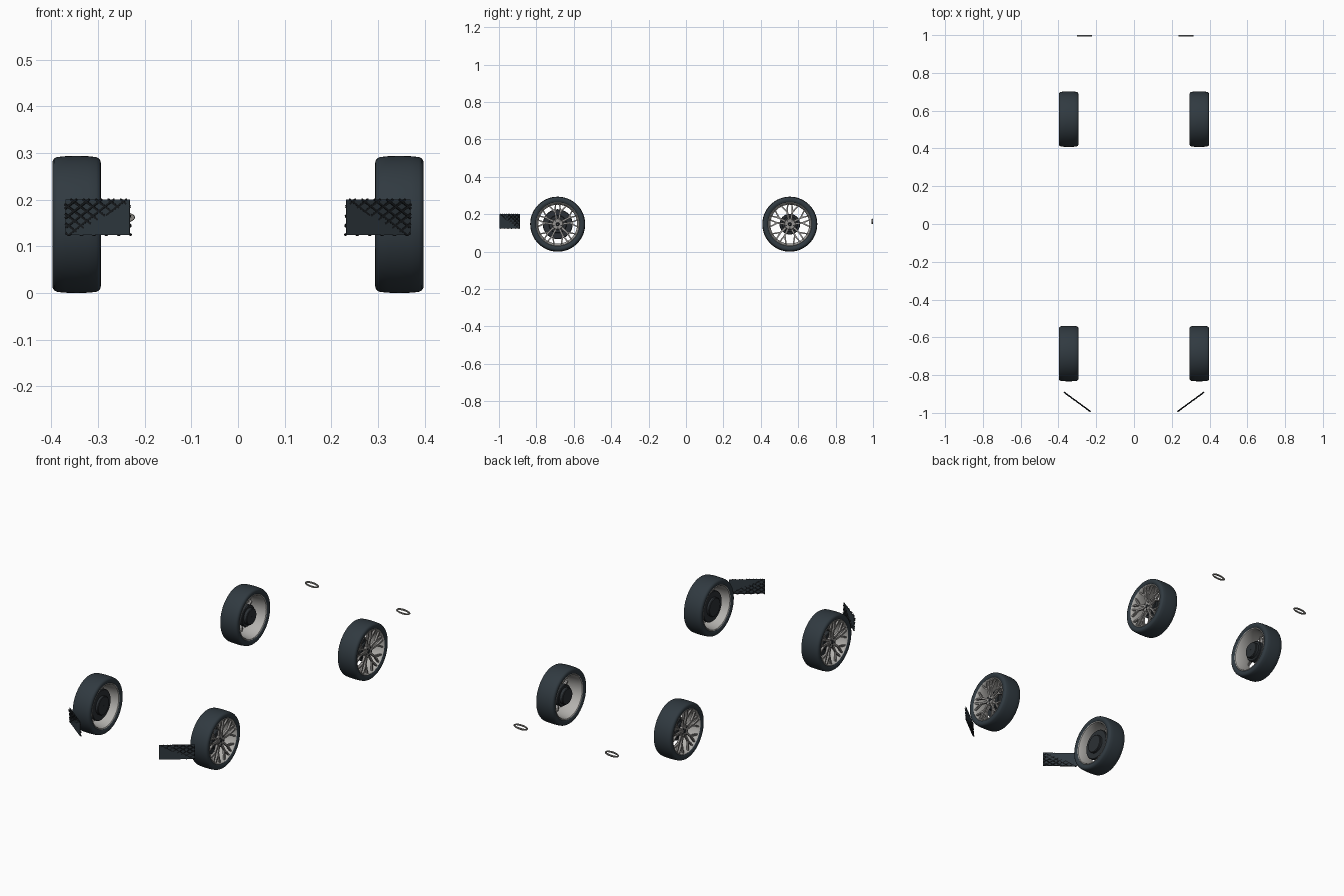
import bpy, bmesh, math
from mathutils import Vector

if "Cube" in bpy.data.objects:
    bpy.data.objects.remove(bpy.data.objects["Cube"])


def material(name, rgb):
    m = bpy.data.materials.new(name)
    m.diffuse_color = (*rgb, 1)
    m.use_nodes = True
    m.node_tree.nodes["Principled BSDF"].inputs["Base Color"].default_value = m.diffuse_color
    return m


RUBBER = material("dark rubber", (0.03, 0.042, 0.052))
BLACK = material("black mesh", (0.009, 0.011, 0.013))
SILVER = material("silver rim", (0.45, 0.44, 0.42))
SPOKE = material("grey alloy", (0.30, 0.29, 0.28))
BRAKE = material("dark brake metal", (0.025, 0.03, 0.035))
STEEL = material("exhaust steel", (0.27, 0.26, 0.24))


def finish(bm, name, mat, angle=35):
    bmesh.ops.recalc_face_normals(bm, faces=bm.faces)
    me = bpy.data.meshes.new(name)
    bm.to_mesh(me)
    bm.free()
    me.materials.append(mat)
    ob = bpy.data.objects.new(name, me)
    bpy.context.collection.objects.link(ob)
    bpy.context.view_layer.objects.active = ob
    ob.select_set(True)
    bpy.ops.object.shade_smooth_by_angle(angle=math.radians(angle))
    ob.select_set(False)
    return ob


def revolve(bm, profile, place, segs=64):
    """Spin a closed (u, r) profile about the u axis."""
    rings = []
    for i in range(segs):
        a = 2 * math.pi * i / segs
        rings.append([bm.verts.new(place(u, r, a)) for u, r in profile])
    n = len(profile)
    for i in range(segs):
        p, q = rings[i], rings[(i + 1) % segs]
        for j in range(n):
            k = (j + 1) % n
            bm.faces.new((p[j], p[k], q[k], q[j]))


def bar(bm, p, q, w, d, taper=1.0):
    """Box from p to q with half-extent vectors w and d."""
    a = [bm.verts.new(p + w * i + d * j) for i, j in ((-1, -1), (1, -1), (1, 1), (-1, 1))]
    b = [bm.verts.new(q + w * i * taper + d * j * taper) for i, j in ((-1, -1), (1, -1), (1, 1), (-1, 1))]
    bm.faces.new(a)
    bm.faces.new(b)
    for i in range(4):
        k = (i + 1) % 4
        bm.faces.new((a[i], a[k], b[k], b[i]))


def drum(u0, u1, r):
    return [(u0, 0.001), (u0, r - 0.003), (u0 + 0.003, r), (u1 - 0.003, r), (u1, r - 0.003), (u1, 0.001)]


TYRE = [(-0.044, 0.114), (-0.049, 0.120), (-0.052, 0.129), (-0.0515, 0.136), (-0.048, 0.1415),
        (-0.042, 0.1445), (-0.025, 0.1463), (0, 0.147), (0.025, 0.1463), (0.042, 0.1445),
        (0.048, 0.1415), (0.0515, 0.136), (0.052, 0.129), (0.049, 0.120), (0.044, 0.114)]
BARREL = [(-0.046, 0.117), (-0.048, 0.115), (-0.046, 0.111), (-0.036, 0.107), (0.020, 0.104),
          (0.036, 0.108), (0.044, 0.110), (0.048, 0.114), (0.046, 0.117)]


def wheel(label, s, cy, front):
    c = Vector((s * 0.346, cy, 0.147))

    def place(u, r, a):
        return c + Vector((s * u, r * math.cos(a), r * math.sin(a)))

    def part(name, profiles, mat):
        bm = bmesh.new()
        for p in profiles:
            revolve(bm, p, place)
        finish(bm, label + name, mat)

    part("tyre", [TYRE], RUBBER)
    part("rim", [BARREL], SILVER)

    # forked spokes joined to a centre hub
    bm = bmesh.new()
    revolve(bm, drum(0.018, 0.036, 0.030), place, 40)
    axis = Vector((1, 0, 0)) * 0.006

    def spoke(r0, a0, u0, r1, a1, u1, half, taper):
        p, q = place(u0, r0, a0), place(u1, r1, a1)
        w = (q - p).cross(axis).normalized() * half
        bar(bm, p, q, w, axis, taper)

    for k in range(5):
        a = math.pi / 2 + k * 2 * math.pi / 5
        for t in (-1, 1):
            spoke(0.022, a + t * 0.28, 0.027, 0.072, a + t * 0.20, 0.034, 0.0055, 0.8)
            spoke(0.070, a + t * 0.20, 0.034, 0.110, a + t * 0.10, 0.039, 0.0042, 0.8)
            spoke(0.066, a + t * 0.21, 0.034, 0.110, a + t * 0.45, 0.039, 0.0042, 0.8)
    finish(bm, label + "spokes", SPOKE)

    # centre cap and wheel bolts
    bm = bmesh.new()
    revolve(bm, drum(0.030, 0.039, 0.010), place, 32)
    for k in range(5):
        a = math.pi / 2 + (k + 0.5) * 2 * math.pi / 5
        p = place(0.030, 0.020, a)
        bar(bm, p, p + Vector((s * 0.009, 0, 0)), Vector((0, 0.003, 0)), Vector((0, 0, 0.003)))
    finish(bm, label + "cap_and_bolts", BRAKE)

    # brake: wide disc in front, stepped drum behind
    if front:
        part("brake_disc", [drum(-0.022, -0.008, 0.080), drum(-0.036, 0.020, 0.048)], BRAKE)
    else:
        part("brake_drum", [drum(-0.020, 0.008, 0.055), drum(-0.038, 0.020, 0.042)], BRAKE)


for s, side in ((-1, "left_"), (1, "right_")):
    wheel("front_" + side, s, -0.686, True)
    wheel("rear_" + side, s, 0.555, False)


# corner intakes: backing plate with a slightly tilted diamond mesh
W, H = 0.173, 0.077


def intake(s, side):
    tan = Vector((s * 0.79, 0.613, 0))
    nor = Vector((s * 0.613, -0.79, 0))
    up = Vector((0, 0, 1))
    origin = Vector((s * 0.232, -0.995, 0.124))

    def at(t, h):
        tilt = 0.005 * (t / W + h / H - 1)
        return origin + tan * t + up * h + nor * tilt

    bm = bmesh.new()
    bar(bm, origin + up * H / 2, origin + tan * W + up * H / 2, up * H / 2, nor * 0.0012)
    finish(bm, side + "intake_plate", RUBBER)

    bm = bmesh.new()
    slope, step = 0.62, 0.0205
    for sign in (1, -1):
        for k in range(-7, 12):
            # line h = k*step + sign*slope*t clipped to the rectangle
            b = k * step
            ends = sorted(((0 - b) / (sign * slope), (H - b) / (sign * slope)))
            t0, t1 = max(0, ends[0]), min(W, ends[1])
            if t1 - t0 < 0.004:
                continue
            p, q = at(t0, b + sign * slope * t0), at(t1, b + sign * slope * t1)
            w = (q - p).cross(nor).normalized() * 0.0022
            bar(bm, p, q, w, nor * 0.0016)
    finish(bm, side + "intake_mesh", BLACK)


intake(-1, "left_")
intake(1, "right_")


# oval exhaust trims
def exhaust(cx, name):
    def place(u, r, a):
        return Vector((cx + (0.030 + r) * math.cos(a), 0.9965 + u, 0.162 + (0.0035 + r) * math.sin(a)))
    bm = bmesh.new()
    revolve(bm, [(-0.0035, 0.003), (-0.0035, 0.010), (0.002, 0.011), (0.0035, 0.009),
                 (0.0035, 0.005), (0.002, 0.003)], place, 48)
    finish(bm, name, STEEL)


exhaust(-0.262, "left_exhaust_trim")
exhaust(0.275, "right_exhaust_trim")
